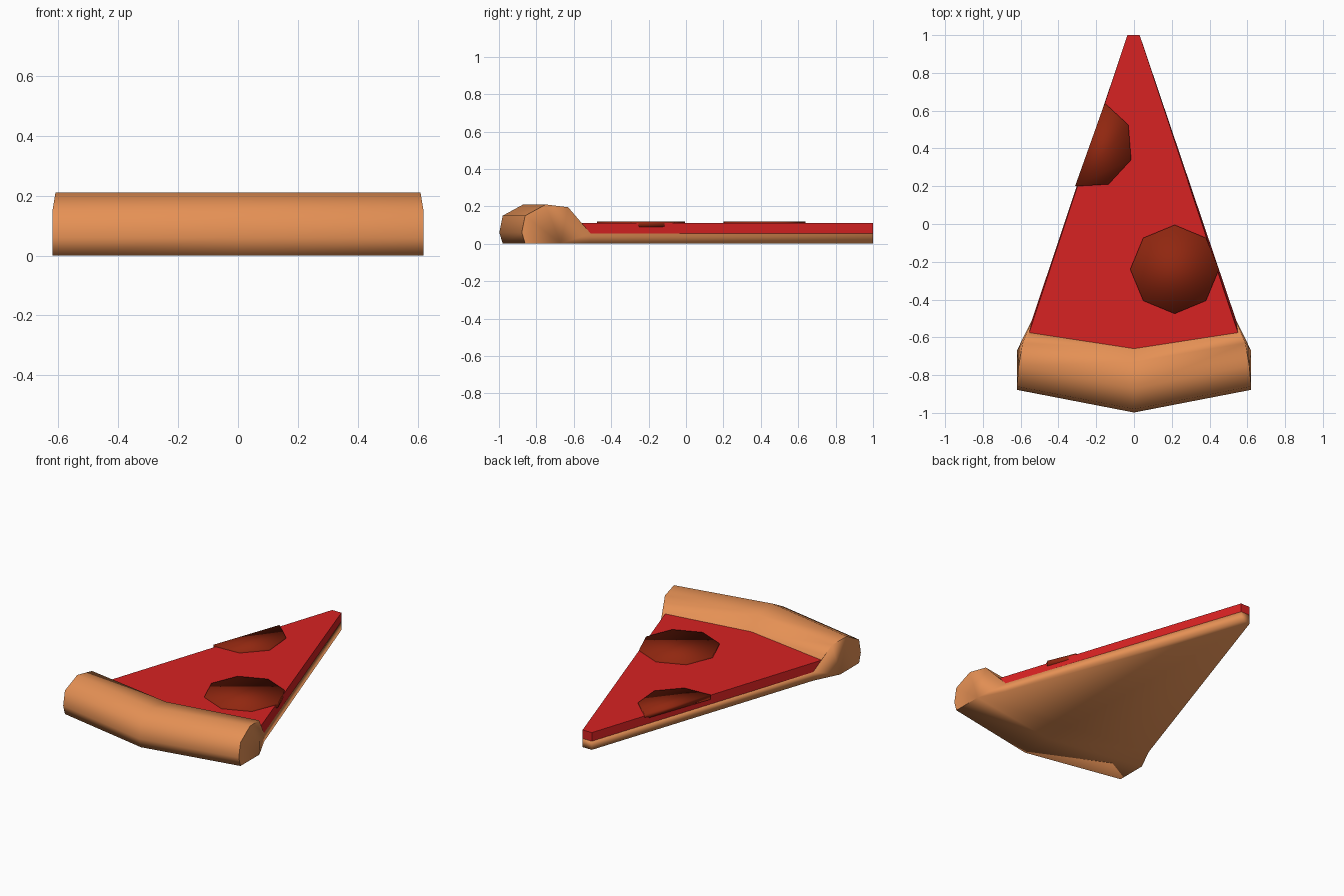
import bpy, bmesh, math

cube = bpy.data.objects.get("Cube")
if cube:
    bpy.data.objects.remove(cube, do_unlink=True)


def material(name, rgb):
    m = bpy.data.materials.new(name)
    m.use_nodes = True
    m.diffuse_color = (*rgb, 1)
    m.node_tree.nodes["Principled BSDF"].inputs["Base Color"].default_value = (*rgb, 1)
    return m


def finish(bm, name, mat, smooth):
    bmesh.ops.recalc_face_normals(bm, faces=bm.faces[:])
    for f in bm.faces:
        f.smooth = smooth
    mesh = bpy.data.meshes.new(name)
    bm.to_mesh(mesh)
    bm.free()
    mesh.materials.append(mat)
    obj = bpy.data.objects.new(name, mesh)
    bpy.context.collection.objects.link(obj)
    return obj


def slab(name, lower, upper, z0, z1, mat, smooth=False):
    """Closed solid between two outlines with equal point counts."""
    bm = bmesh.new()
    a = [bm.verts.new((x, y, z0)) for x, y in lower]
    b = [bm.verts.new((x, y, z1)) for x, y in upper]
    bm.faces.new(a)
    bm.faces.new(b)
    n = len(a)
    for i in range(n):
        j = (i + 1) % n
        bm.faces.new((a[i], a[j], b[j], b[i]))
    return finish(bm, name, mat, smooth)


crust_mat = material("baked crust", (0.78, 0.28, 0.09))
sauce_mat = material("red sauce", (0.68, 0.016, 0.016))
meat_mat = material("dark pepperoni", (0.28, 0.02, 0.005))

# Crust roll and dough base: end profile (half width, y, z, y shift at the middle)
profile = [(.62, -.51, 0, -.08), (.62, -.86, 0, -.12), (.62, -.878, .06, -.12),
           (.62, -.86, .15, -.12), (.61, -.75, .21, -.12), (.59, -.63, .195, -.1),
           (.553, -.575, .11, -.085), (.541, -.51, .055, -.08)]
profile[0] = (.541, *profile[0][1:])
profile.insert(1, (.62, -.67, 0, -.1))

bm = bmesh.new()
rings = [[bm.verts.new((side * w, y + (0 if side else shift), z))
          for w, y, z, shift in profile] for side in (-1, 0, 1)]
for a, b in zip(rings, rings[1:]):
    for i in range(len(profile) - 1):
        bm.faces.new((a[i], a[i + 1], b[i + 1], b[i]))
for ring in (rings[0], rings[2]):
    cap = bm.faces.new(ring)
    for e in cap.edges:
        if all(v.co.y < -.6 for v in e.verts):
            e.smooth = False
    bmesh.ops.triangulate(bm, faces=[cap])

# Dough wedge running from the crust to the blunt tip
tip = [[bm.verts.new((x, 1, z)) for z in (0, .055)] for x in (-.035, .03)]
for ring, t in ((rings[0], tip[0]), (rings[2], tip[1])):
    bm.faces.new((ring[0], ring[-1], t[1], t[0]))
for k, t in ((0, 0), (-1, 1)):
    bm.faces.new((rings[0][k], rings[1][k], rings[2][k], tip[1][t], tip[0][t]))
bm.faces.new((tip[0][0], tip[0][1], tip[1][1], tip[1][0]))
finish(bm, "crust_and_dough", crust_mat, True)

# Sauce layer, leaning against the slope of the crust
blunt_tip = [(-.035, 1), (.03, 1)]
slab("sauce", blunt_tip + [(.541, -.51), (0, -.59), (-.541, -.51)],
     blunt_tip + [(.55, -.575), (0, -.66), (-.555, -.575)], .055, .11, sauce_mat)

# Whole pepperoni, and one cut by the side of the slice
octagon = [(.215 + .235 * math.cos(i * math.pi / 4), -.24 + .235 * math.sin(i * math.pi / 4))
           for i in range(8)]
slab("whole_pepperoni", octagon, octagon, .09, .12, meat_mat, True)
half = [(-.155, .64), (-.03, .525), (-.015, .34), (-.135, .21), (-.312, .2)]
slab("cut_pepperoni", half, half, .09, .12, meat_mat, True)
